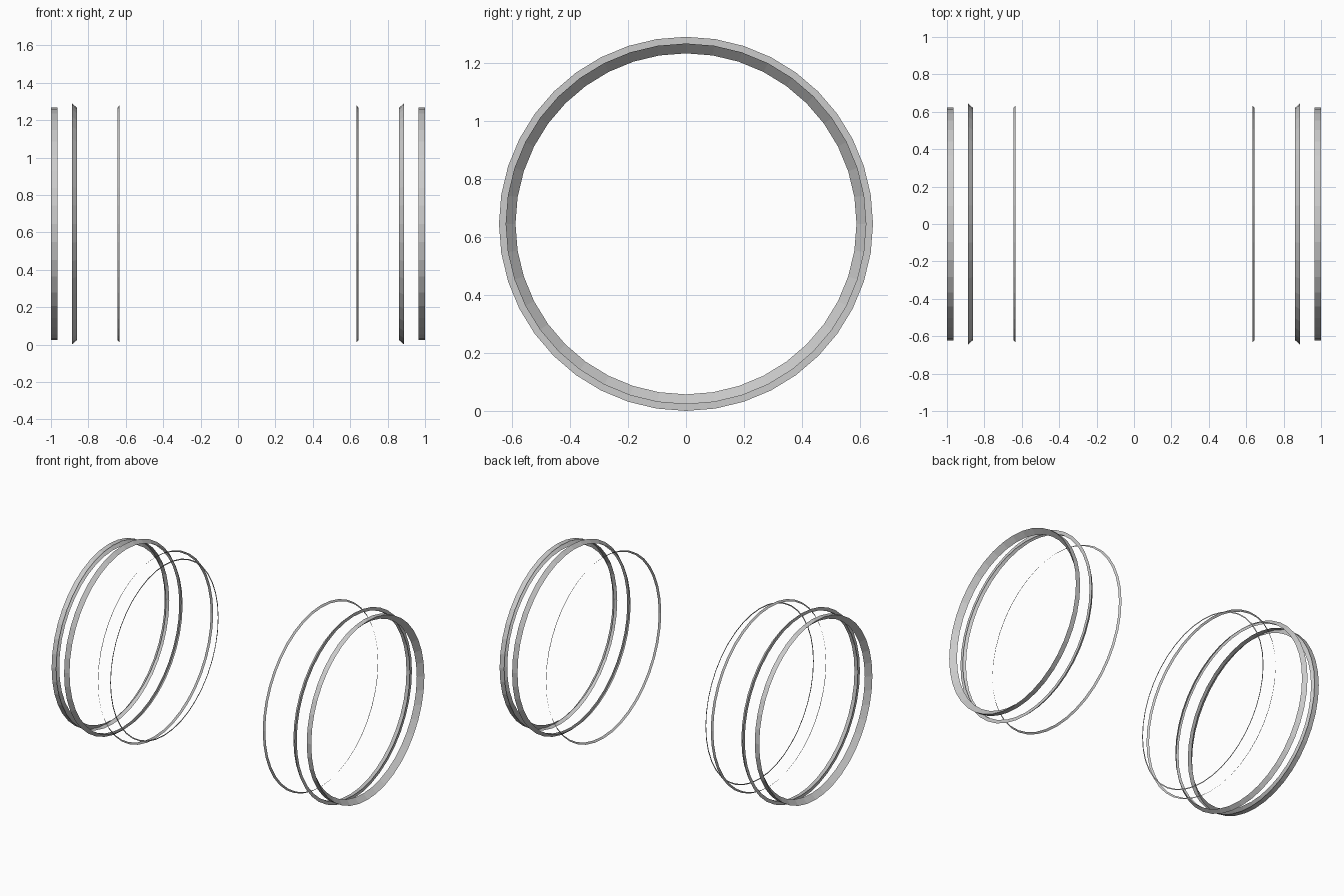
import bpy, bmesh, math

if "Cube" in bpy.data.objects:
    bpy.data.objects.remove(bpy.data.objects["Cube"])

SEGMENTS = 40
CENTRE_Z = 0.645

def lathe(name, profile, side=1):
    """Spin an (x, radius) profile around the x axis; side=-1 mirrors it in x."""
    bm = bmesh.new()
    loops = []
    for x, r in profile:
        loops.append([bm.verts.new((side * x,
                                    r * math.sin(2 * math.pi * i / SEGMENTS),
                                    CENTRE_Z + r * math.cos(2 * math.pi * i / SEGMENTS)))
                      for i in range(SEGMENTS)])
    for a, b in zip(loops, loops[1:]):
        for i in range(SEGMENTS):
            j = (i + 1) % SEGMENTS
            face = [a[i], a[j], b[j], b[i]]
            bm.faces.new(face if side < 0 else face[::-1])
    bmesh.ops.recalc_face_normals(bm, faces=bm.faces)
    mesh = bpy.data.meshes.new(name)
    bm.to_mesh(mesh)
    bm.free()
    obj = bpy.data.objects.new(name, mesh)
    bpy.context.collection.objects.link(obj)
    return obj

# Ring profiles as (distance from the middle, radius)
rings = {
    "outer_band": [(0.965, 0.622), (1.0, 0.622), (0.965, 0.588)],
    "flared_rim": [(0.862, 0.622), (0.888, 0.645), (0.888, 0.622)],
    "inner_trim": [(0.634, 0.633), (0.645, 0.621)],
}

# Matching rings on both sides
for side, label in ((-1, "left"), (1, "right")):
    for name, profile in rings.items():
        lathe(f"{label}_{name}", profile, side)

# Thin hoop only on the left
lathe("left_thin_hoop", [(0.567, 0.588), (0.567, 0.596)], -1)
